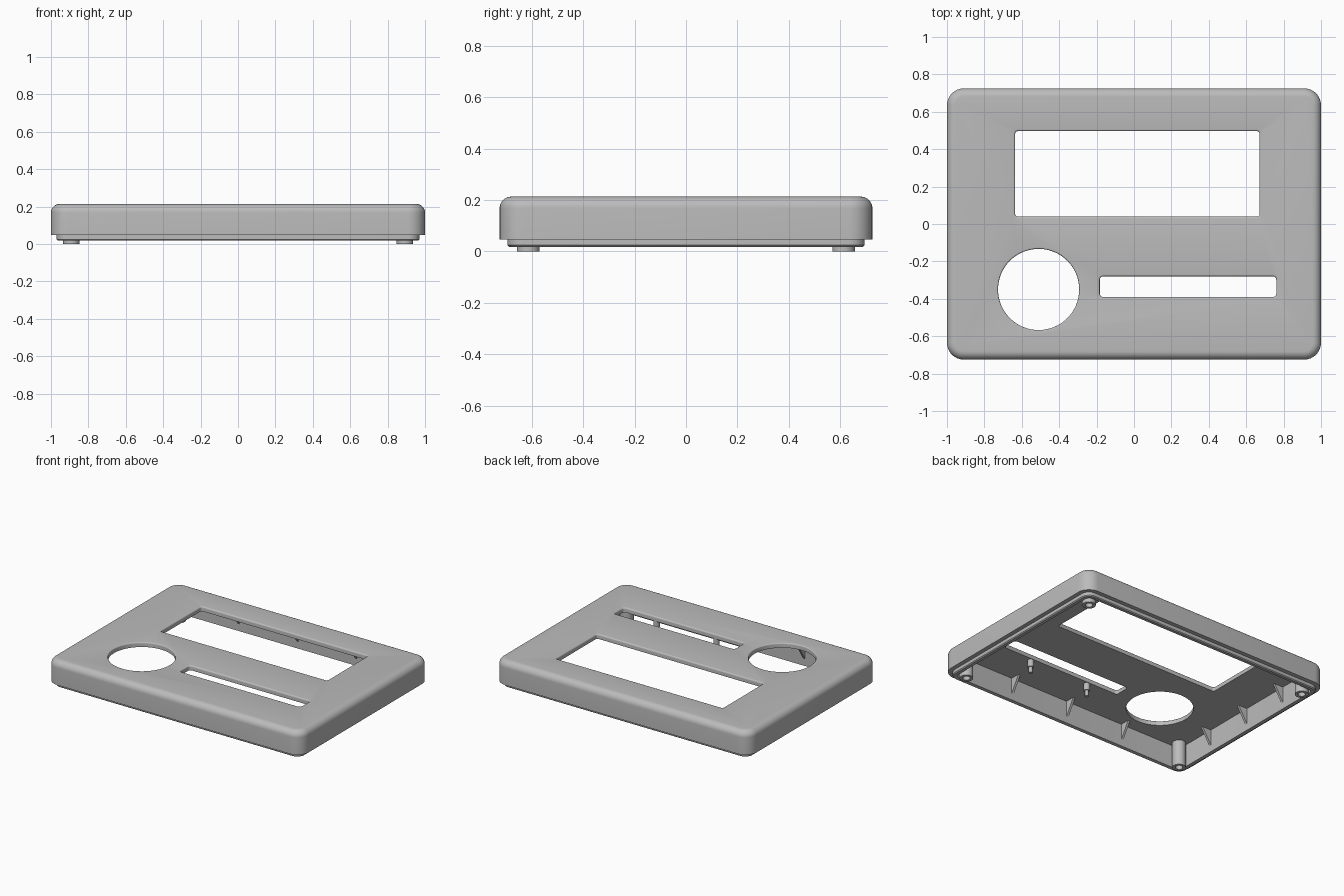
import bpy, bmesh, math

cube = bpy.data.objects.get("Cube")
if cube:
    bpy.data.objects.remove(cube, do_unlink=True)

grey = bpy.data.materials.new("light grey plastic")
grey.use_nodes = True
COL = (0.5, 0.5, 0.5, 1)
grey.diffuse_color = COL
grey.node_tree.nodes["Principled BSDF"].inputs["Base Color"].default_value = COL

CEILING, TOP = 0.18, 0.213
HX, HY = 1.0, 0.725          # outer half sizes
IX, IY = 0.94, 0.665         # inner half sizes


def rounded_rect(hx, hy, r, seg=8):
    """Outline points of a rounded rectangle; the radius decides the corners."""
    pts = []
    for q, (sx, sy) in enumerate([(1, 1), (-1, 1), (-1, -1), (1, -1)]):
        for i in range(seg + 1):
            a = math.pi / 2 * (q + i / seg)
            pts.append((sx * (hx - r) + r * math.cos(a), sy * (hy - r) + r * math.sin(a)))
    return pts


def circle(r, n):
    return [(r * math.cos(2 * math.pi * i / n), r * math.sin(2 * math.pi * i / n)) for i in range(n)]


def loft(name, rings, centre=(0, 0), caps=True, closed=False):
    """Skin a stack of (outline, z) rings into one mesh object."""
    bm = bmesh.new()
    loops = [[bm.verts.new((x + centre[0], y + centre[1], z)) for x, y in pts] for pts, z in rings]
    pairs = list(zip(loops, loops[1:]))
    if closed:
        pairs.append((loops[-1], loops[0]))
    for a, b in pairs:
        n = len(a)
        for i in range(n):
            j = (i + 1) % n
            bm.faces.new((a[i], a[j], b[j], b[i]))
    if caps and not closed:
        bm.faces.new(loops[0])
        bm.faces.new(loops[-1])
    return finish(name, bm)


def finish(name, bm):
    bmesh.ops.recalc_face_normals(bm, faces=bm.faces[:])
    mesh = bpy.data.meshes.new(name)
    bm.to_mesh(mesh)
    bm.free()
    mesh.materials.append(grey)
    ob = bpy.data.objects.new(name, mesh)
    bpy.context.collection.objects.link(ob)
    return ob


def smooth(ob):
    bpy.ops.object.select_all(action='DESELECT')
    ob.select_set(True)
    bpy.context.view_layer.objects.active = ob
    bpy.ops.object.shade_smooth_by_angle(angle=math.radians(35))


# Cover: ceiling, inner wall, stepped lip, outer wall, rounded top edge
def outer(inset, z):
    return rounded_rect(HX - inset, HY - inset, 0.09 - inset), z


inner = rounded_rect(IX, IY, 0.035)
rings = [(inner, CEILING), (inner, 0.02), outer(0.036, 0.018), outer(0.03, 0.024),
         outer(0.03, 0.047), outer(0, 0.047)]
R = 0.045
for i in range(9):
    a = math.pi / 2 * i / 8
    rings.append(outer(R - R * math.cos(a), TOP - R + R * math.sin(a)))
cover = loft("cover", rings)


# Openings, flared at the top for a softened edge
def opening(name, shape, centre, fillet):
    stack = [(shape(0), 0.1)]
    for i in range(6):
        a = math.pi / 2 * i / 5
        stack.append((shape(fillet * (1 - math.cos(a))), TOP - fillet + fillet * math.sin(a)))
    stack.append((shape(fillet), 0.3))
    cutter = loft(name, stack, centre)
    cutter.hide_render = True
    mod = cover.modifiers.new(name, 'BOOLEAN')
    mod.operation = 'DIFFERENCE'
    mod.solver = 'EXACT'
    mod.object = cutter
    bpy.context.view_layer.objects.active = cover
    bpy.ops.object.modifier_apply(modifier=mod.name)
    bpy.data.objects.remove(cutter, do_unlink=True)


opening("screen_cutter", lambda g: rounded_rect(0.653 + g, 0.228 + g, 0.012 + g, 4), (0.018, 0.268), 0.01)
opening("slot_cutter", lambda g: rounded_rect(0.472 + g, 0.055 + g, 0.018 + g, 4), (0.289, -0.335), 0.01)
opening("dial_cutter", lambda g: circle(0.217 + g, 64), (-0.51, -0.35), 0.008)
smooth(cover)

# Hollow screw posts in the four corners
for sx, nx in ((1, "left"), (-1, "right")):
    for sy, ny in ((1, "back"), (-1, "front")):
        big, hole = circle(0.044, 24), circle(0.024, 24)
        post = loft(f"{ny}_{nx}_post",
                    [(big, 0), (big, CEILING + 0.005), (hole, CEILING + 0.005), (hole, 0)],
                    (sx * 0.892, sy * 0.613), closed=True)
        smooth(post)

# Stepped locating pegs beside the slot
for x, side in ((0.05, "right"), (0.52, "left")):
    peg = loft(f"{side}_peg",
               [(circle(0.013, 16), 0.09), (circle(0.013, 16), 0.13),
                (circle(0.021, 16), 0.13), (circle(0.021, 16), CEILING + 0.005)],
               (x, -0.413))
    smooth(peg)


# Triangular ribs between the walls and the ceiling
def rib(name, wall, direction, along):
    """wall: distance to the wall; direction: unit vector towards the wall."""
    dx, dy = direction
    bm = bmesh.new()
    profile = [(wall + 0.005, CEILING + 0.005), (wall - 0.07, CEILING + 0.005), (wall + 0.005, 0.06)]
    sides = []
    for t in (along - 0.008, along + 0.008):
        sides.append([bm.verts.new((dx * d + abs(dy) * t, dy * d + abs(dx) * t, z)) for d, z in profile])
    a, b = sides
    bm.faces.new(a)
    bm.faces.new(b)
    for i in range(3):
        j = (i + 1) % 3
        bm.faces.new((a[i], a[j], b[j], b[i]))
    finish(name, bm)


for s, name in ((-1, "front"), (1, "back")):
    for k in (-1, 0, 1):
        rib(f"{name}_rib_{k + 2}", IY, (0, s), k * 0.46)
for s, name in ((-1, "right"), (1, "left")):
    for k in (-1, 0, 1):
        rib(f"{name}_rib_{k + 2}", IX, (s, 0), k * 0.36)
